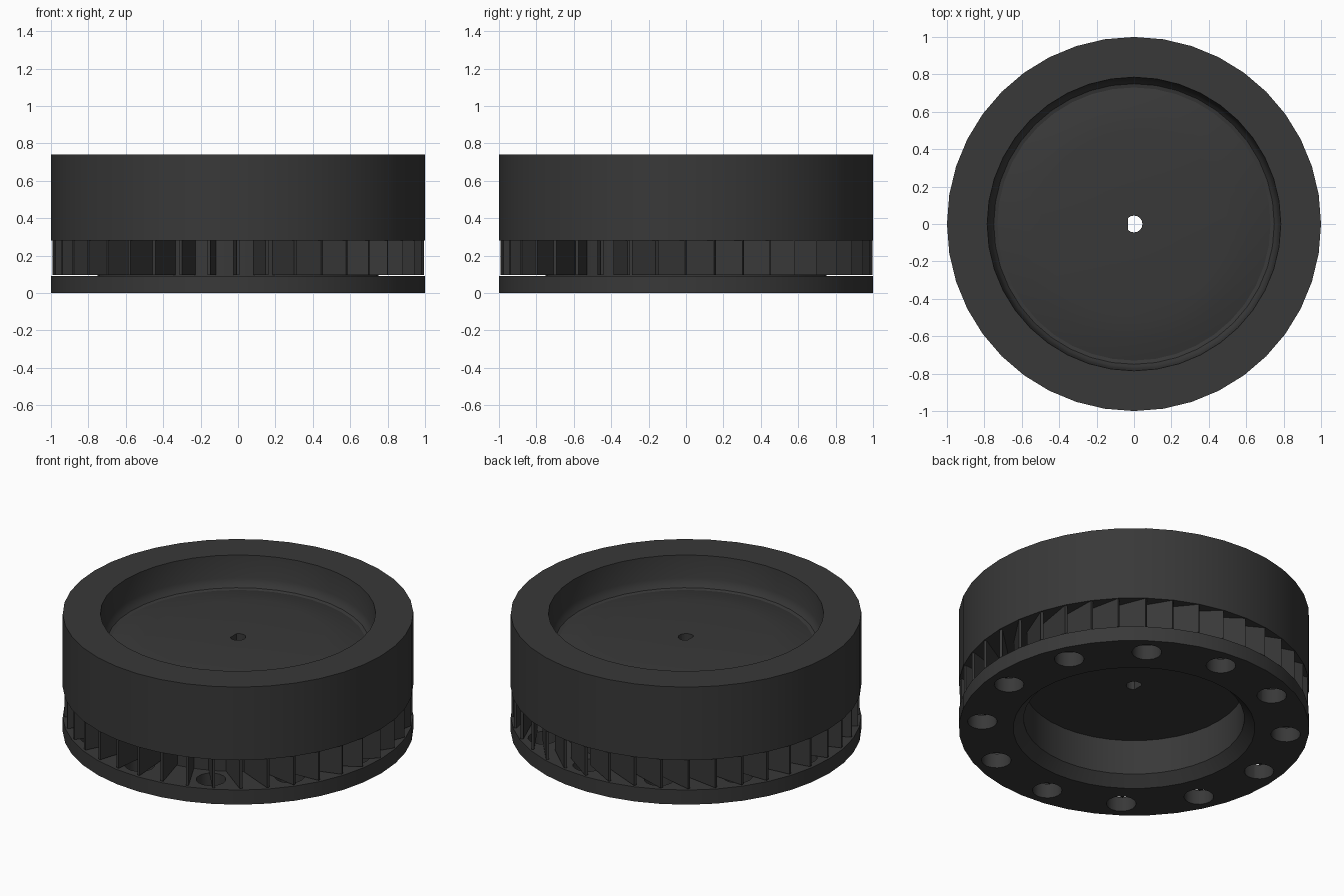
import bpy, bmesh
from math import sin, cos, pi, radians

if "Cube" in bpy.data.objects:
    bpy.data.objects.remove(bpy.data.objects["Cube"])

SIDES = 40
mat = bpy.data.materials.new("dark_grey")
mat.diffuse_color = (0.04, 0.04, 0.04, 1)
mat.use_nodes = True
mat.node_tree.nodes["Principled BSDF"].inputs["Base Color"].default_value = mat.diffuse_color


def make_object(name, bm):
    bmesh.ops.recalc_face_normals(bm, faces=bm.faces)
    mesh = bpy.data.meshes.new(name)
    bm.to_mesh(mesh)
    bm.free()
    mesh.materials.append(mat)
    ob = bpy.data.objects.new(name, mesh)
    bpy.context.collection.objects.link(ob)
    return ob


def lathe(name, profile):
    bm = bmesh.new()
    rings = []
    for r, z in profile:
        if r == 0:
            rings.append([bm.verts.new((0, 0, z))] * SIDES)
        else:
            rings.append([bm.verts.new((r * cos(2 * pi * i / SIDES), r * sin(2 * pi * i / SIDES), z))
                          for i in range(SIDES)])
    for a, b in zip(rings, rings[1:]):
        for i in range(SIDES):
            j = (i + 1) % SIDES
            bm.faces.new(list(dict.fromkeys((a[i], a[j], b[j], b[i]))))
    return make_object(name, bm)


def prism(bm, outline, z0, z1):
    low = [bm.verts.new((x, y, z0)) for x, y in outline]
    high = [bm.verts.new((x, y, z1)) for x, y in outline]
    n = len(outline)
    bm.faces.new(low[::-1])
    bm.faces.new(high)
    for i in range(n):
        j = (i + 1) % n
        bm.faces.new((low[i], low[j], high[j], high[i]))


# wheel body: lower flange, core, drum and domed dish in one profile
body = lathe("wheel_body", [
    (0, 0.28), (0.63, 0.28), (0.63, 0.06), (0.69, 0), (1, 0), (1, 0.092),
    (0.75, 0.092), (0.75, 0.28), (1, 0.28), (1, 0.74), (0.785, 0.74), (0.775, 0.60),
    (0.765, 0.57), (0.75, 0.55), (0.73, 0.545), (0.62, 0.575), (0.5, 0.59), (0, 0.59)])

# cutters: D-shaped shaft bore and twelve flange holes
bm = bmesh.new()
prism(bm, [(max(-0.033, 0.045 * cos(2 * pi * i / 16)), 0.045 * sin(2 * pi * i / 16))
           for i in range(16) if not 7 <= i <= 9], 0.2, 0.7)
for k in range(12):
    a = radians(24.8 + 30 * k)
    prism(bm, [(0.868 * cos(a) + 0.085 * cos(2 * pi * i / 16), 0.868 * sin(a) + 0.085 * sin(2 * pi * i / 16))
               for i in range(16)], -0.1, 0.18)
cutter = make_object("hole_cutter", bm)
cutter.hide_render = True
cut = body.modifiers.new("holes", "BOOLEAN")
cut.object = cutter
cut.operation = "DIFFERENCE"
cut.solver = "EXACT"
bpy.context.view_layer.objects.active = body
body.select_set(True)
bpy.ops.object.modifier_apply(modifier="holes")
bpy.data.objects.remove(cutter)
bpy.ops.object.shade_smooth_by_angle(angle=radians(25))

# vanes between flange and drum, their slant changing around the wheel
bm = bmesh.new()
for k in range(SIDES):
    t = 2 * pi * k / SIDES
    tilt = radians(29 + 29 * cos(t - radians(60)))
    ux, uy = cos(t + tilt), sin(t + tilt)
    nx, ny = -uy * 0.008, ux * 0.008
    ox, oy = 0.99 * cos(t), 0.99 * sin(t)
    ix, iy = ox - 0.25 * ux, oy - 0.25 * uy
    prism(bm, [(ox + nx, oy + ny), (ix + nx, iy + ny), (ix - nx, iy - ny), (ox - nx, oy - ny)], 0.097, 0.285)
make_object("vanes", bm)
